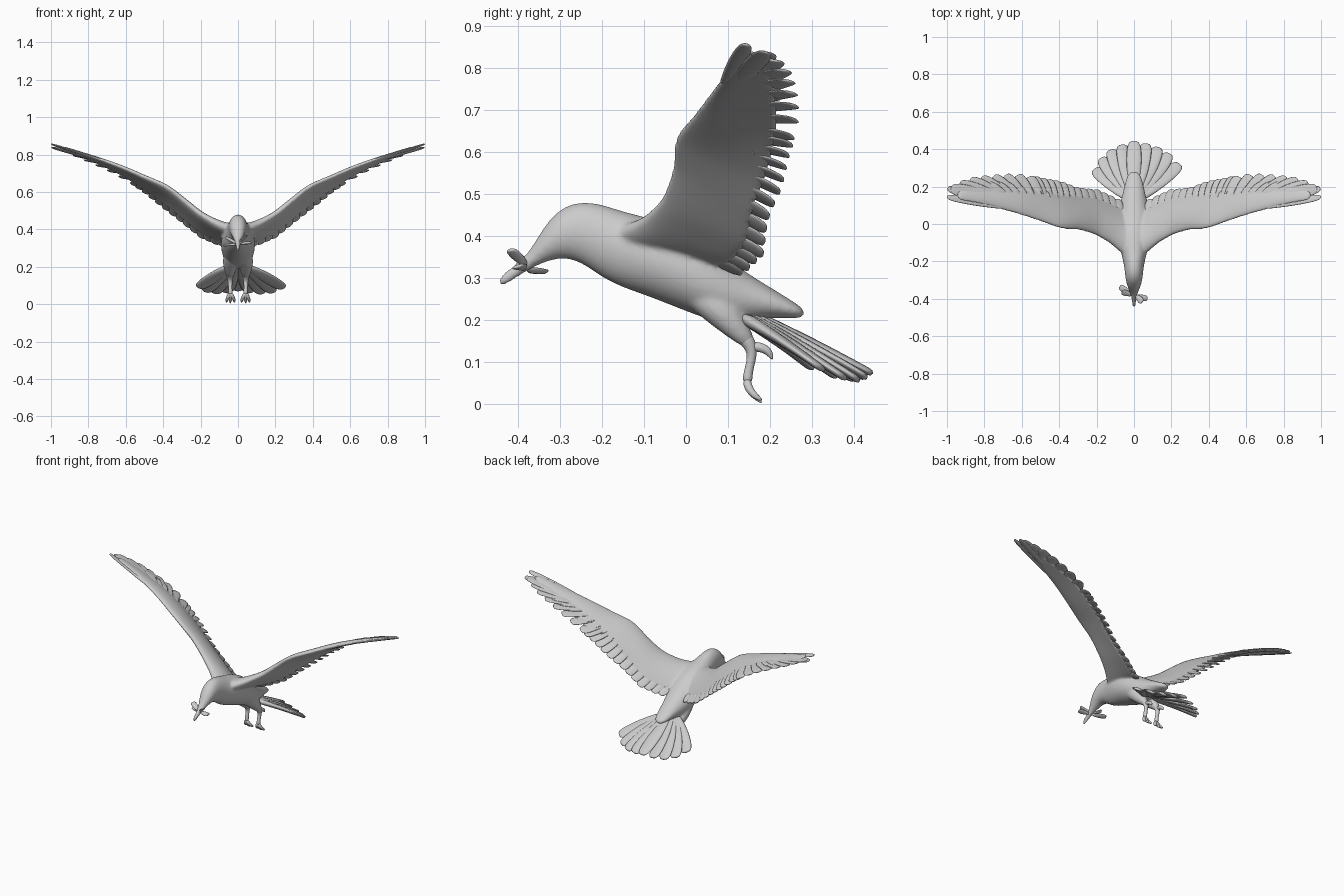
import bpy, bmesh, math
from mathutils import Vector as V, Matrix

if "Cube" in bpy.data.objects:
    bpy.data.objects.remove(bpy.data.objects["Cube"])


def finish(name, bm, mirror=False, levels=1, fuse=0.0):
    bmesh.ops.recalc_face_normals(bm, faces=bm.faces)
    me = bpy.data.meshes.new(name)
    bm.to_mesh(me)
    bm.free()
    ob = bpy.data.objects.new(name, me)
    bpy.context.collection.objects.link(ob)
    me.polygons.foreach_set("use_smooth", [True] * len(me.polygons))
    if mirror:
        ob.modifiers.new("Mirror", 'MIRROR').use_mirror_merge = False
    sub = ob.modifiers.new("Subdivision", 'SUBSURF')
    sub.levels = sub.render_levels = levels
    if fuse:
        rm = ob.modifiers.new("Fuse", 'REMESH')
        rm.mode, rm.voxel_size, rm.use_smooth_shade = 'VOXEL', fuse, True
        sm = ob.modifiers.new("Blend", 'SMOOTH')
        sm.factor, sm.iterations = .5, 7
    return ob


def skin(bm, rings, sx=1):
    rows = [[bm.verts.new((p.x * sx, p.y, p.z)) for p in r] for r in rings]
    n = len(rows[0])
    for a, b in zip(rows, rows[1:]):
        for k in range(n):
            bm.faces.new((a[k], a[(k + 1) % n], b[(k + 1) % n], b[k]))
    bm.faces.new(rows[0][::-1])
    bm.faces.new(rows[-1])


def ellipse(c, a, b, n=12):
    return [c + a * math.cos(2 * math.pi * k / n) + b * math.sin(2 * math.pi * k / n) for k in range(n)]


def tube(bm, pts, radii, sx=1, n=8):
    pts = [V(p) for p in pts]
    rings = []
    for i, p in enumerate(pts):
        d = (pts[min(i + 1, len(pts) - 1)] - pts[max(i - 1, 0)]).normalized()
        a = d.cross(V((1, 0.13, 0.07))).normalized()
        rings.append(ellipse(p, a * radii[i], d.cross(a) * radii[i], n))
    skin(bm, rings, sx)


def feather(bm, base, tip, normal, width, thick, roll=0.0, bow=0.0):
    d = tip - base
    side = d.cross(normal).normalized()
    up = side.cross(d).normalized()
    rot = Matrix.Rotation(roll, 3, d.normalized())
    s, u = rot @ side, rot @ up
    rings = []
    for t, w in ((0, .35), (.25, .75), (.55, 1), (.8, 1), (.94, .85), (1, .45)):
        c = base + d * t + up * bow * math.sin(math.pi * t)
        rings.append(ellipse(c, s * w * width, u * thick * (1 - .5 * t), 8))
    skin(bm, rings)


# Wing edges: x, leading y z, trailing y z
EDGE = ((.02, -.19, .405, .08, .32), (.06, -.165, .415, .12, .312), (.1, -.12, .43, .14, .312),
        (.2, -.06, .485, .185, .355), (.3, -.03, .57, .195, .435), (.36, -.033, .62, .215, .483),
        (.4, -.025, .645, .23, .515), (.5, .012, .683, .245, .595),
        (.6, .045, .727, .265, .662), (.7, .074, .764, .262, .715), (.8, .10, .797, .25, .76),
        (.9, .12, .83, .232, .802), (1.0, .14, .857, .18, .845))


def edges(x):
    for p, q in zip(EDGE, EDGE[1:]):
        if x <= q[0] or q is EDGE[-1]:
            f = (x - p[0]) / (q[0] - p[0])
            v = [a + (b - a) * f for a, b in zip(p, q)]
            return V((x, v[1], v[2])), V((x, v[3], v[4]))


def wing_normal(x):
    le, te = edges(x)
    return (edges(min(x + .05, 1))[0] - edges(max(x - .05, .02))[0]).cross(te - le).normalized()


# Body, head and beak: y, top z, bottom z, half width
bm = bmesh.new()
rings = []
for y, top, bot, w in (
        (-.446, .302, .276, .007), (-.425, .318, .286, .010), (-.40, .337, .303, .013),
        (-.375, .360, .318, .018), (-.355, .392, .330, .026), (-.33, .432, .340, .036),
        (-.295, .468, .350, .045), (-.25, .482, .340, .049), (-.20, .475, .302, .056),
        (-.15, .457, .278, .070), (-.09, .443, .258, .085), (-.02, .422, .230, .092),
        (.05, .381, .203, .088), (.11, .336, .186, .074), (.16, .302, .200, .060),
        (.21, .272, .206, .050), (.255, .244, .204, .038), (.282, .226, .206, .020)):
    rings.append(ellipse(V((0, y, (top + bot) / 2)), V((w * 1.04, 0, 0)), V((0, 0, (top - bot) * .52)), 14))
skin(bm, rings)

# Wing arms and skin, swelling into the shoulder at the root; thighs
rings = []
for i in range(21):
    x = .02 + .93 * i / 20
    le, te = edges(x)
    n = wing_normal(x)
    depth = .86 - .2 * max(0, (x - .5) / .45)
    root = max(0, 1 - x / .2) ** 1.5
    thick = .034 * (1 - x) + .004 + .02 * root
    ring = []
    for k in range(14):
        a = 2 * math.pi * k / 14
        f = (1 - math.cos(a)) / 2
        h = math.sin(a) * (thick * (1 - .75 * f) + .004) + .018 * (1 - x) * math.sin(math.pi * f)
        ring.append(le.lerp(te, f * depth) + n * h)
    rings.append(ring)
for sx in (1, -1):
    skin(bm, rings, sx)
    tube(bm, [(.036, .00, .275), (.038, .05, .250), (.042, .09, .215), (.043, .13, .17), (.042, .156, .138)],
         [.03, .046, .044, .030, .016], sx)
finish("body_and_wings", bm, levels=2, fuse=.0065)


# Flight feathers and coverts, fanning outward toward the wing tip
def feather_row(name, xs, reach, start, width, thick, lift):
    bm = bmesh.new()
    for x in xs:
        sweep = .02 + .26 * max(0, (x - .35) / .65) ** 1.3
        le, te = edges(max(x - sweep * reach, .03))
        base = le.lerp(te, start)
        l2, t2 = edges(x)
        n = wing_normal(x)
        feather(bm, base + n * lift, l2.lerp(t2, reach) + n * lift * .4, n,
                width * (1 + .1 * x), thick, roll=.2, bow=.008)
    finish(name, bm, mirror=True)


feather_row("secondary_feathers", [.09 + .037 * i for i in range(13)], 1.0, .4, .033, .010, .0)
feather_row("primary_feathers", [.56, .625, .69, .755, .82, .88, .935, .98], .99, .3, .036, .009, .0)
feather_row("covert_feathers", [.15 + .05 * i for i in range(14)], .72, .35, .036, .008, .004)
# Leading tip feathers
bm = bmesh.new()
feather(bm, V((.68, .085, .755)), V((1, .145, .856)), wing_normal(.9), .022, .009)
feather(bm, V((.66, .10, .745)), V((.998, .19, .838)), wing_normal(.9), .028, .008)
finish("wing_tip_feathers", bm, mirror=True)

# Tail fan
bm = bmesh.new()
tips = ((-.212, .295, .088), (-.175, .355, .066), (-.125, .398, .058), (-.065, .425, .062), (0, .445, .072),
        (.065, .432, .062), (.13, .412, .056), (.19, .378, .062), (.245, .322, .085))
for i, p in enumerate(tips):
    tip = V(p)
    base = V((tip.x * .13, .13, .222 - abs(tip.x) * .05))
    side = 1 if tip.x >= 0 else -1
    feather(bm, base, tip, V((tip.x * .6, .45, .85)), .045, .018,
            roll=side * -.15 if i != 4 else 0, bow=.004)
finish("tail_feathers", bm)

# Legs: shank, heel spur and toes
bm = bmesh.new()
tube(bm, [(.043, .13, .17), (.042, .156, .138), (.042, .157, .11), (.041, .147, .075), (.041, .146, .05)],
     [.024, .017, .012, .011, .015])
tube(bm, [(.042, .15, .138), (.042, .18, .136), (.042, .198, .125), (.042, .206, .106)],
     [.013, .013, .011, .003])
for dx in (-.022, 0, .02):
    tube(bm, [(.041, .144, .06), (.041 + dx * .6, .148, .038), (.041 + dx, .163, .02),
              (.041 + dx, .181, .003 + abs(dx) * .3)], [.012, .011, .009, .003])
finish("legs", bm, mirror=True, levels=2)

# Sprig held in the beak
bm = bmesh.new()
tube(bm, [(-.03, -.35, .318), (0, -.385, .322), (.025, -.405, .335)], [.006, .007, .006])
finish("sprig_stem", bm)
bm = bmesh.new()
for base, tip in (((-.01, -.375, .32), (-.078, -.335, .314)), ((-.008, -.38, .325), (-.065, -.362, .358)),
                  ((.008, -.385, .325), (.072, -.40, .328)), ((.008, -.38, .33), (.045, -.418, .368))):
    feather(bm, V(base), V(tip), V((.1, -.3, .9)), .019, .009)
finish("sprig_leaves", bm)
